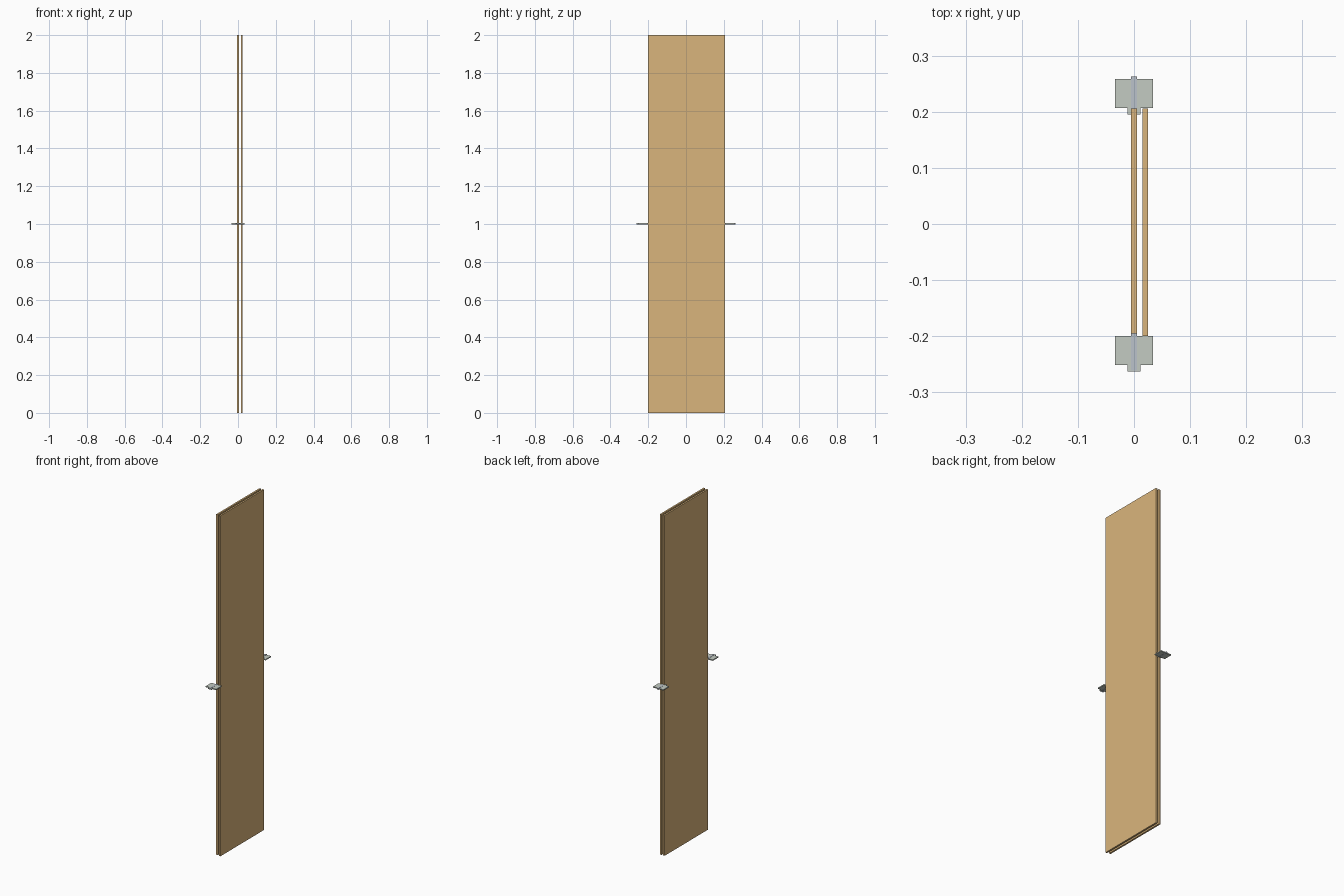
import bpy

if "Cube" in bpy.data.objects:
    bpy.data.objects.remove(bpy.data.objects["Cube"])

def material(name, color):
    m = bpy.data.materials.new(name)
    m.diffuse_color = color
    m.use_nodes = True
    m.node_tree.nodes["Principled BSDF"].inputs["Base Color"].default_value = m.diffuse_color
    return m

wood = material("wood", (0.70, 0.46, 0.20, 1))
metal = material("metal", (0.55, 0.60, 0.54, 1))
steel = material("steel", (0.50, 0.54, 0.60, 1))

def box(name, x, y, z, mat):
    """Box from (min, max) ranges."""
    bpy.ops.mesh.primitive_cube_add(size=1, location=[sum(r) / 2 for r in (x, y, z)])
    o = bpy.context.object
    o.name = name
    o.scale = [r[1] - r[0] for r in (x, y, z)]
    bpy.ops.object.transform_apply(location=False, rotation=False, scale=True)
    o.data.materials.append(mat)
    return o

# Two thin upright door panels
box("front_panel", (-0.005, 0.005), (-0.195, 0.206), (0, 2), wood)
box("back_panel", (0.015, 0.025), (-0.2, 0.206), (0, 2), wood)

# Same handle repeated on both edges: plate, tab and narrow pin
for side, y in (("left", -0.2), ("right", 0.258)):
    box(side + "_handle_plate", (-0.034, 0.034), (y - 0.051, y), (0.998, 1.004), metal)
    box(side + "_handle_tab", (-0.012, 0.012), (y - 0.063, y - 0.002), (0.9985, 1.0035), metal)
    box(side + "_handle_pin", (-0.005, 0.005), (y - 0.061, y + 0.005), (0.997, 1.005), steel)
